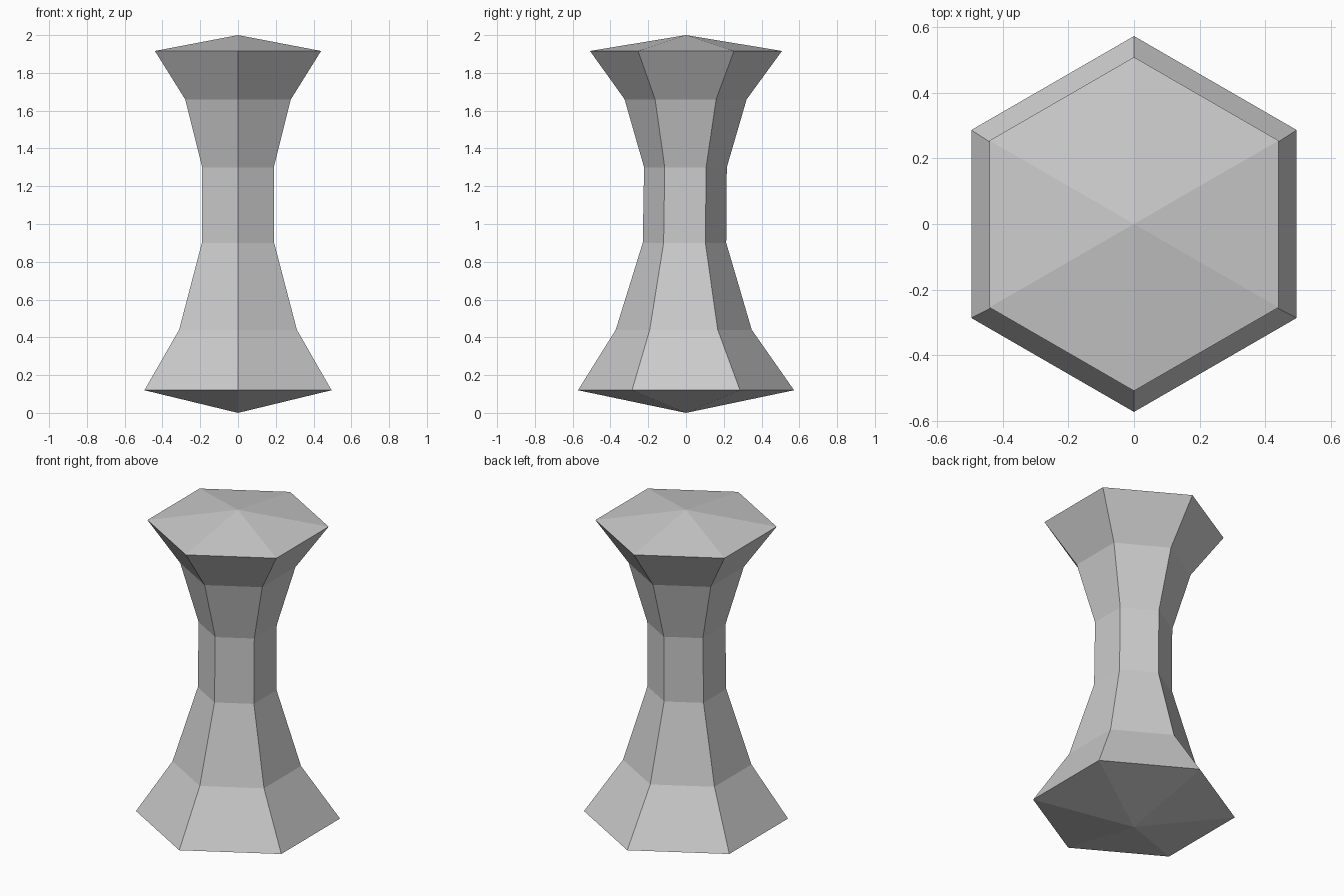
import bpy, bmesh
from math import cos, sin, radians

if "Cube" in bpy.data.objects:
    bpy.data.objects.remove(bpy.data.objects["Cube"])

SIDES = 6
# profile rings, bottom to top: (height, corner radius, y offset)
RINGS = [
    (0.12, 0.572, 0.0),
    (0.44, 0.36, -0.012),
    (0.90, 0.221, -0.008),
    (1.30, 0.219, -0.003),
    (1.66, 0.323, -0.002),
    (1.916, 0.508, 0.0),
]


def hex_ring(bm, z, r, cy):
    """Six corners, with one pointing to the front and one to the back."""
    angles = [radians(90 + 360 * i / SIDES) for i in range(SIDES)]
    return [bm.verts.new((r * cos(a), cy + r * sin(a), z)) for a in angles]


# waisted hexagonal column with shallow pyramid ends
bm = bmesh.new()
rings = [hex_ring(bm, *row) for row in RINGS]
bottom_tip = bm.verts.new((0, 0, 0))
top_tip = bm.verts.new((0, 0, 2))

for i in range(SIDES):
    j = (i + 1) % SIDES
    for low, high in zip(rings, rings[1:]):
        bm.faces.new((low[i], low[j], high[j], high[i]))
    bm.faces.new((rings[0][j], rings[0][i], bottom_tip))
    bm.faces.new((rings[-1][i], rings[-1][j], top_tip))

bmesh.ops.recalc_face_normals(bm, faces=bm.faces)
mesh = bpy.data.meshes.new("hexagonal_column")
bm.to_mesh(mesh)
bm.free()
column = bpy.data.objects.new("hexagonal_column", mesh)
bpy.context.collection.objects.link(column)
